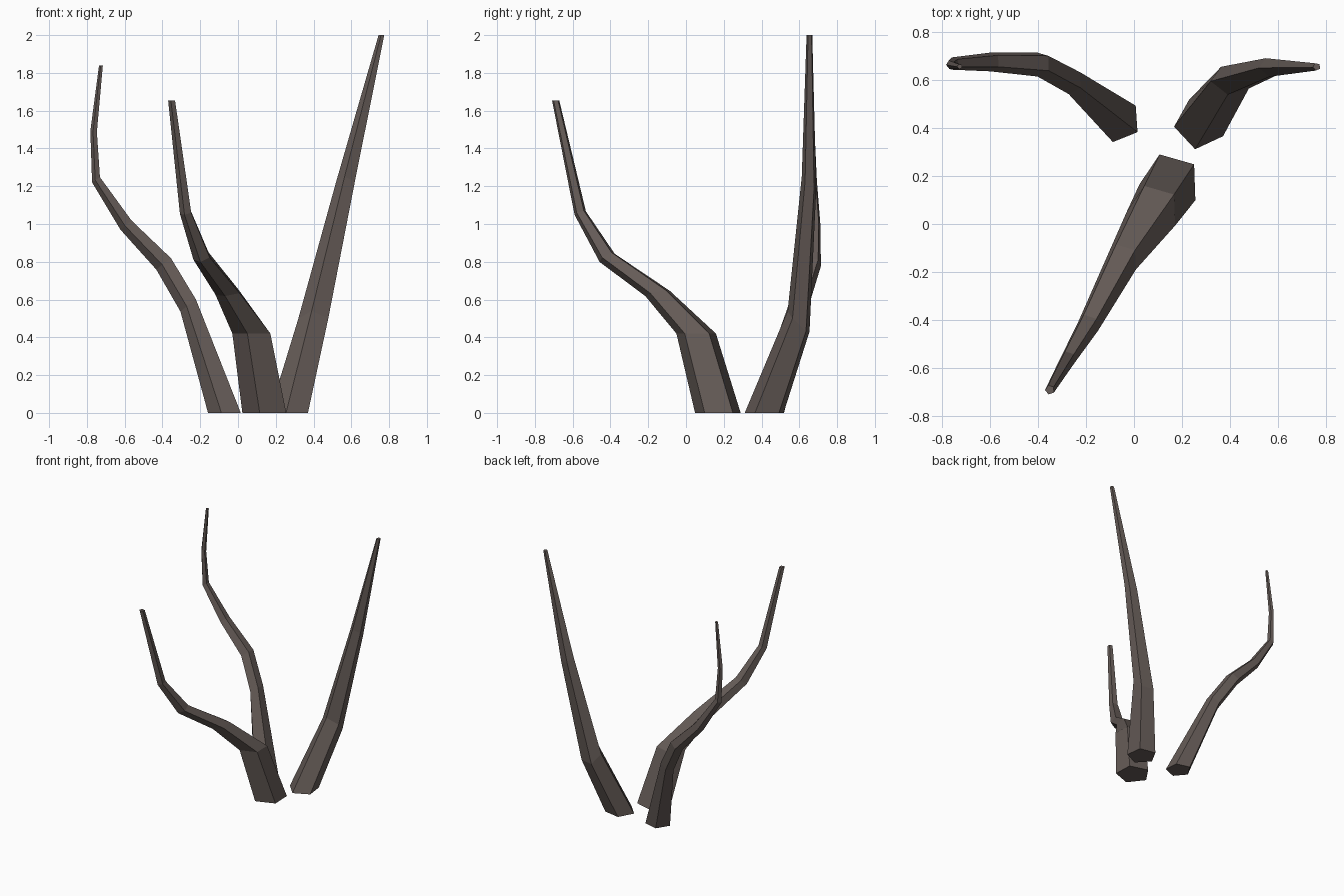
import bpy, bmesh
from math import cos, sin, radians
from mathutils import Matrix, Vector

SIDES = 5

cube = bpy.data.objects.get("Cube")
if cube:
    bpy.data.objects.remove(cube, do_unlink=True)

# One bark colour
bark = bpy.data.materials.new("dark_bark")
bark.use_nodes = True
colour = (0.13, 0.105, 0.095, 1)
bark.diffuse_color = colour
shader = bark.node_tree.nodes["Principled BSDF"]
shader.inputs["Base Color"].default_value = colour
shader.inputs["Roughness"].default_value = 0.9


def branch(name, phase, heading, rings):
    """Loft pentagons; each ring is (x, y, z, radius, tilt towards heading)."""
    lean = radians(heading)
    axis = Vector((-sin(lean), cos(lean), 0))
    bm = bmesh.new()
    loops = []
    for x, y, z, radius, tilt in rings:
        turn = Matrix.Rotation(radians(tilt), 3, axis)
        loop = []
        for i in range(SIDES):
            a = radians(phase + i * 360 / SIDES)
            offset = turn @ Vector((radius * cos(a), radius * sin(a), 0))
            loop.append(bm.verts.new(Vector((x, y, z)) + offset))
        loops.append(loop)
    for low, high in zip(loops, loops[1:]):
        for i in range(SIDES):
            j = (i + 1) % SIDES
            bm.faces.new((low[i], low[j], high[j], high[i]))
    bm.faces.new(loops[0][::-1])
    bm.faces.new(loops[-1])
    mesh = bpy.data.meshes.new(name)
    bm.to_mesh(mesh)
    bm.free()
    mesh.materials.append(bark)
    bpy.context.collection.objects.link(bpy.data.objects.new(name, mesh))


# Thick branch reaching forward
branch("front_branch", 110, 240, [
    (0.15, 0.17, 0, 0.127, 0),
    (0.08, 0.055, 0.42, 0.11, 0),
    (-0.05, -0.15, 0.635, 0.07, 14),
    (-0.19, -0.418, 0.825, 0.048, 34),
    (-0.275, -0.56, 1.06, 0.033, 20),
    (-0.35, -0.69, 1.655, 0.02, 0)])

# Thin winding branch on the right
branch("right_branch", 112, 175, [
    (-0.065, 0.432, 0, 0.094, 0),
    (-0.26, 0.595, 0.57, 0.056, 37),
    (-0.39, 0.665, 0.79, 0.053, 37),
    (-0.59, 0.675, 0.995, 0.041, 40),
    (-0.75, 0.668, 1.235, 0.027, 33),
    (-0.763, 0.663, 1.49, 0.019, -10),
    (-0.725, 0.655, 1.838, 0.011, 0)])

# Tall, nearly straight branch on the left
branch("left_branch", 115, 80, [
    (0.275, 0.418, 0, 0.109, 0),
    (0.402, 0.597, 0.48, 0.085, 45),
    (0.572, 0.652, 1.215, 0.053, 41),
    (0.76, 0.654, 2.0, 0.016, 0)])
